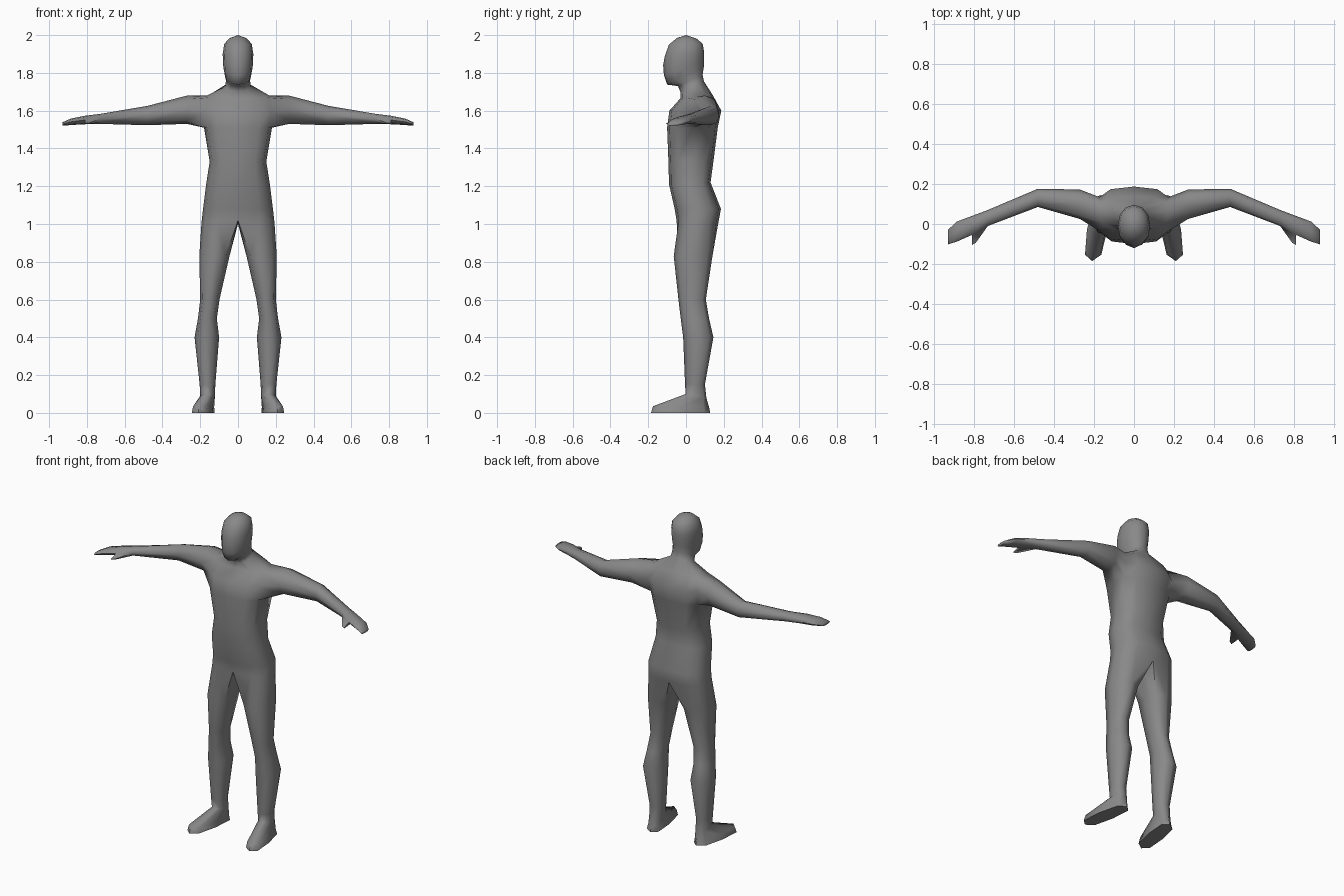
import bpy, bmesh, math
from mathutils import Vector

if "Cube" in bpy.data.objects:
    bpy.data.objects.remove(bpy.data.objects["Cube"], do_unlink=True)

grey = bpy.data.materials.new("plain grey")
grey.use_nodes = True
GREY = (0.25, 0.25, 0.25, 1)
grey.diffuse_color = GREY
bsdf = grey.node_tree.nodes["Principled BSDF"]
bsdf.inputs["Base Color"].default_value = GREY
bsdf.inputs["Roughness"].default_value = 0.7

bm = bmesh.new()


def rounded(a, p):
    """Point on a unit superellipse; smaller p is boxier."""
    c, s = math.cos(a), math.sin(a)
    return (math.copysign(abs(c) ** p, c), math.copysign(abs(s) ** p, s))


def flat_ring(angles, x0, x1, yf, yb, zf, zb, p, shear=0, side=1):
    """Ring around a vertical limb, tilted from zf (front) to zb (back)."""
    ring = []
    for a in angles:
        c, s = rounded(a, p)
        t = (s + 1) / 2
        x = (x0 + x1) / 2 + c * (x1 - x0) / 2 + shear * (0.5 - t)
        ring.append(bm.verts.new((side * x, yf + (yb - yf) * t, zf + (zb - zf) * t)))
    return ring


def join(a, b, skip=()):
    """Quads between two rings of equal count."""
    n = len(a)
    return [bm.faces.new((a[i], a[(i + 1) % n], b[(i + 1) % n], b[i]))
            for i in range(n) if i not in skip]


# Torso, neck and head: half width, y front, y back, z front, z back, boxiness
trunk = [
    (0.193, -0.050, 0.170, 1.02, 1.00, 0.75),
    (0.185, -0.060, 0.185, 1.08, 1.08, 0.75),
    (0.168, -0.090, 0.130, 1.21, 1.22, 0.75),
    (0.150, -0.093, 0.145, 1.33, 1.33, 0.75),
    (0.180, -0.100, 0.168, 1.51, 1.51, 0.70),
    (0.190, -0.088, 0.187, 1.60, 1.60, 0.70),
    (0.175, -0.030, 0.140, 1.665, 1.685, 0.75),
    (0.068, -0.030, 0.095, 1.70, 1.755, 0.95),
    (0.064, -0.042, 0.088, 1.73, 1.79, 1.0),
    (0.069, -0.100, 0.094, 1.738, 1.83, 1.0),
    (0.077, -0.117, 0.095, 1.79, 1.86, 0.95),
    (0.080, -0.121, 0.096, 1.84, 1.88, 0.95),
    (0.081, -0.112, 0.096, 1.89, 1.91, 0.95),
    (0.073, -0.090, 0.088, 1.95, 1.955, 0.95),
    (0.046, -0.048, 0.055, 1.985, 1.982, 1.0),
]
angles12 = [math.radians(30 * i) for i in range(12)]
rings = [flat_ring(angles12, -hw, hw, yf, yb, zf, zb, p)
         for hw, yf, yb, zf, zb, p in trunk]
# Shallow eye sockets either side of the nose
for i in (8, 10):
    rings[11][i].co.y += 0.008
BOT, MID, TOP = 4, 5, 6
for i in range(len(rings) - 1):
    # Leave shoulder openings for the arms
    join(rings[i], rings[i + 1], (11, 0, 5, 6) if i in (BOT, MID) else ())
crown = bm.verts.new((0, 0.0, 2.0))
for i in range(12):
    bm.faces.new((rings[-1][i], rings[-1][(i + 1) % 12], crown))

# Leg: z front, z back, x inner, x outer, y front, y back, boxiness, toe-out
leg = [
    (0.83, 0.83, 0.045, 0.205, -0.065, 0.140, 0.85, 0),
    (0.60, 0.60, 0.098, 0.200, -0.040, 0.105, 0.85, 0),
    (0.50, 0.50, 0.112, 0.212, -0.028, 0.122, 0.85, 0),
    (0.40, 0.40, 0.100, 0.230, -0.015, 0.145, 0.9, 0),
    (0.15, 0.15, 0.120, 0.203, -0.005, 0.100, 0.85, 0),
    (0.10, 0.08, 0.122, 0.200, -0.002, 0.108, 0.85, 0),
    (0.035, 0.03, 0.137, 0.227, -0.175, 0.122, 0.65, 0.05),
    (0.00, 0.00, 0.133, 0.235, -0.185, 0.128, 0.65, 0.05),
]
leg_angles = [math.radians(135 - 45 * i) for i in range(8)]

# Arm: x, y front, y back, z bottom, z top
arm = [
    (0.27, 0.025, 0.172, 1.53, 1.680),
    (0.48, 0.085, 0.176, 1.523, 1.625),
    (0.73, -0.010, 0.070, 1.530, 1.583),
    (0.81, -0.055, 0.040, 1.528, 1.573),
    (0.885, -0.088, 0.012, 1.524, 1.558),
    (0.93, -0.102, -0.030, 1.520, 1.538),
]
hole = [(TOP, 0), (TOP, 11), (MID, 11), (BOT, 11), (BOT, 0), (BOT, 1), (MID, 1), (TOP, 1)]

crotch = bm.verts.new((0, 0.055, 1.0))
for side in (1, -1):
    def mirrored(i):
        return i if side == 1 else (6 - i) % 12

    # Leg and foot grow from half of the hip ring plus the crotch point
    prev = [rings[0][mirrored(i)] for i in (3, 2, 1, 0, 11, 10, 9)] + [crotch]
    for zf, zb, x0, x1, yf, yb, p, shear in leg:
        ring = flat_ring(leg_angles, x0, x1, yf, yb, zf, zb, p, shear, side)
        join(prev, ring)
        prev = ring
    bm.faces.new(prev)

    # Arm and hand grow from the shoulder opening
    prev = [rings[r][mirrored(i)] for r, i in hole]
    for n, (x, yf, yb, z0, z1) in enumerate(arm):
        ring = []
        for k in range(8):
            c, s = rounded(math.radians(45 * k), 0.85)
            ring.append(bm.verts.new((side * x, (yf + yb) / 2 - s * (yb - yf) / 2,
                                      (z0 + z1) / 2 + c * (z1 - z0) / 2)))
        faces = join(prev, ring)
        if n == 3:
            thumb_base = faces[2]
        prev = ring
    bm.faces.new(prev)

    # Thumb
    mid = thumb_base.calc_center_median()
    tip = Vector((side * 0.80, -0.098, 1.532))
    new = bmesh.ops.extrude_discrete_faces(bm, faces=[thumb_base])["faces"][0]
    for v in new.verts:
        v.co = tip + (v.co - mid) * 0.25

# Drop the unused points in the shoulder openings
bmesh.ops.delete(bm, geom=[v for v in bm.verts if not v.link_faces], context='VERTS')
bmesh.ops.recalc_face_normals(bm, faces=bm.faces[:])

mesh = bpy.data.meshes.new("body")
bm.to_mesh(mesh)
bm.free()
mesh.materials.append(grey)
body = bpy.data.objects.new("body", mesh)
bpy.context.collection.objects.link(body)
bpy.ops.object.select_all(action='DESELECT')
body.select_set(True)
bpy.context.view_layer.objects.active = body
bpy.ops.object.shade_smooth_by_angle(angle=math.radians(70))
